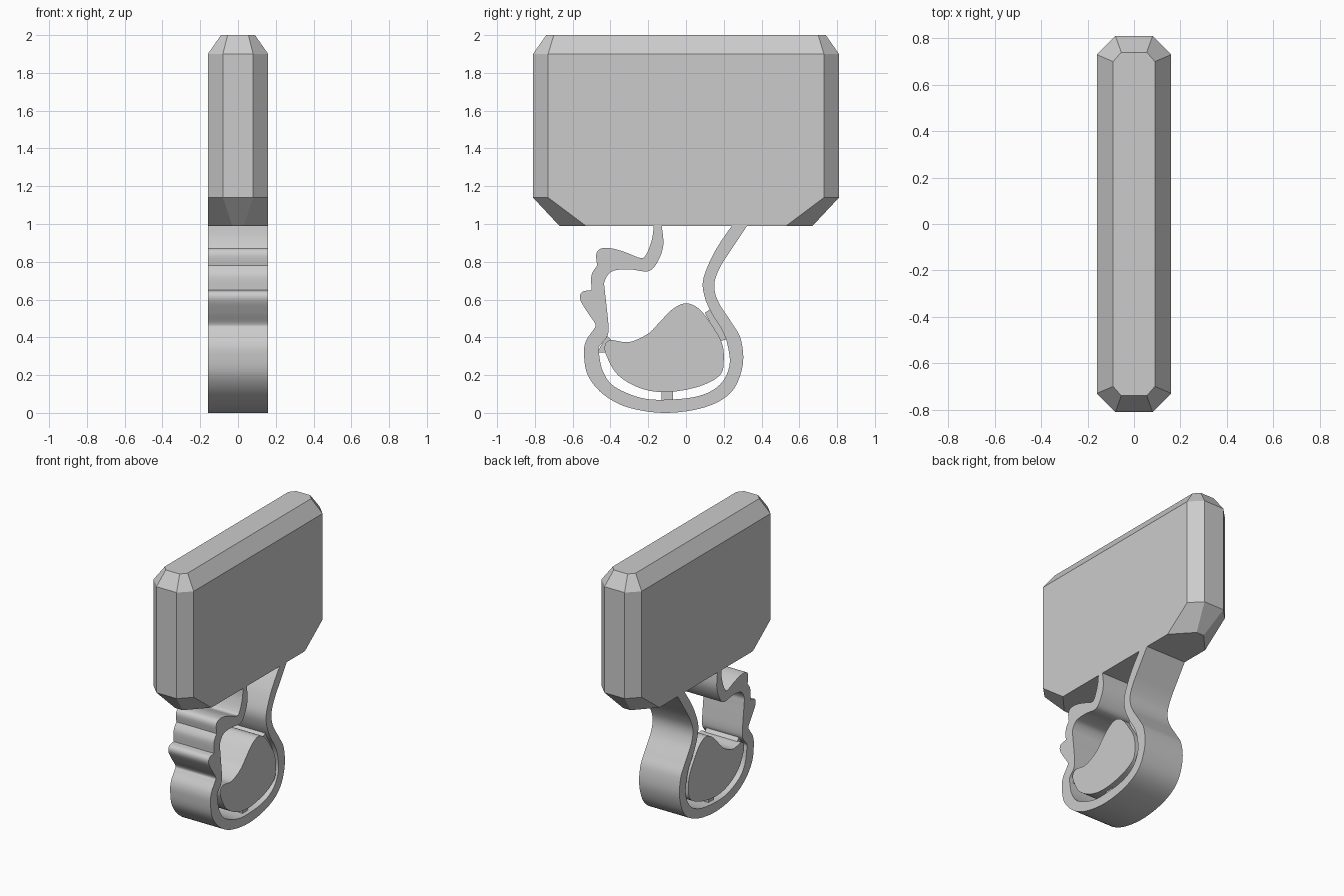
import bpy
import bmesh
from mathutils import Vector

cube = bpy.data.objects.get("Cube")
if cube:
    bpy.data.objects.remove(cube, do_unlink=True)

HALF = 0.16  # half thickness across x

grey = bpy.data.materials.new("plain grey")
grey.use_nodes = True
colour = (0.6, 0.6, 0.6, 1)
grey.diffuse_color = colour
grey.node_tree.nodes["Principled BSDF"].inputs["Base Color"].default_value = colour


def finish(bm, name, smooth):
    """Turn a bmesh into a named object with the shared material."""
    bmesh.ops.recalc_face_normals(bm, faces=bm.faces)
    mesh = bpy.data.meshes.new(name)
    bm.to_mesh(mesh)
    bm.free()
    mesh.materials.append(grey)
    obj = bpy.data.objects.new(name, mesh)
    bpy.context.collection.objects.link(obj)
    if smooth:
        bpy.ops.object.select_all(action='DESELECT')
        obj.select_set(True)
        bpy.context.view_layer.objects.active = obj
        bpy.ops.object.shade_smooth_by_angle(angle=0.5)
    return obj


def spline(points, closed=False, steps=6):
    """Smooth curve through the points; a repeated point makes a corner."""
    pts = [Vector(p) for p in points]
    count = len(pts)

    def at(i):
        return pts[i % count] if closed else pts[max(0, min(i, count - 1))]

    curve = []
    for i in range(count if closed else count - 1):
        a, b, c, d = (at(i + k) for k in (-1, 0, 1, 2))
        if (b - c).length < 1e-6:
            continue
        for s in range(steps):
            t = s / steps
            curve.append(b + ((c - a) * t + (2 * a - 5 * b + 4 * c - d) * t**2
                              + (3 * b - a - 3 * c + d) * t**3) / 2)
    if not closed:
        curve.append(pts[-1])
    return curve


def extrude(name, outline, half, smooth=True):
    """Extrude a (y, z) outline across x."""
    bm = bmesh.new()
    face = bm.faces.new([bm.verts.new((-half, y, z)) for y, z in outline])
    result = bmesh.ops.extrude_face_region(bm, geom=[face])
    moved = [g for g in result["geom"] if isinstance(g, bmesh.types.BMVert)]
    bmesh.ops.translate(bm, verts=moved, vec=(2 * half, 0, 0))
    bmesh.ops.triangulate(bm, faces=[f for f in bm.faces if len(f.verts) > 4])
    return finish(bm, name, smooth)


# Handle block: stacked eight-sided rings (z, side x, side y, end x, end y)
rings = [
    (0.99, HALF, 0.53, 0.03, 0.67),
    (1.14, HALF, 0.73, 0.08, 0.81),
    (1.9, HALF, 0.73, 0.08, 0.81),
    (2.0, 0.09, 0.7, 0.055, 0.74),
]
bm = bmesh.new()
loops = []
for z, sx, sy, ex, ey in rings:
    quarter = [(sx, sy), (ex, ey)]
    back = quarter + [(-x, y) for x, y in reversed(quarter)]
    ring = back + [(-x, -y) for x, y in back]
    loops.append([bm.verts.new((x, y, z)) for x, y in ring])
for low, high in zip(loops, loops[1:]):
    for i in range(len(low)):
        j = (i + 1) % len(low)
        bm.faces.new((low[i], low[j], high[j], high[i]))
bm.faces.new(loops[0])
bm.faces.new(loops[-1])
finish(bm, "handle_block", False)

# Curled band hanging below the block
outer = [
    (-.17, 1), (-.18, .92), (-.21, .84), (-.24, .82), (-.32, .85),
    (-.39, .87), (-.45, .87), (-.475, .84), (-.47, .78), (-.47, .78),
    (-.5, .73), (-.5, .65), (-.5, .65), (-.55, .64), (-.56, .6),
    (-.52, .53), (-.48, .47), (-.49, .44), (-.53, .38), (-.54, .31),
    (-.52, .2), (-.44, .1), (-.31, .03), (-.11, 0), (.1, .03),
    (.24, .11), (.3, .25), (.29, .39), (.24, .48), (.17, .59),
    (.15, .68), (.18, .77), (.25, .88), (.33, 1),
]
inner = [
    (-.13, 1), (-.12, .89), (-.15, .8), (-.2, .75), (-.3, .76),
    (-.39, .75), (-.43, .7), (-.43, .65), (-.42, .56), (-.41, .45),
    (-.42, .4), (-.46, .35), (-.46, .31), (-.44, .22), (-.38, .14),
    (-.24, .08), (-.1, .07), (.07, .09), (.18, .15), (.23, .25),
    (.22, .36), (.19, .44), (.14, .52), (.1, .61), (.09, .7),
    (.13, .81), (.18, .9), (.25, 1),
]
extrude("curled_band", spline(outer) + spline(inner)[::-1], HALF)

# Rounded solid core inside the band
core = [
    (-.4, .385), (-.3, .375), (-.2, .42), (-.14, .48), (-.07, .55),
    (0, .58), (.07, .55), (.14, .46), (.19, .37), (.2, .28),
    (.18, .2), (.07, .14), (-.1, .11), (-.24, .13), (-.36, .2),
    (-.42, .3), (-.43, .355),
]
extrude("inner_core", spline(core, closed=True), HALF)

# Short bridges joining the core to the band
bridges = {
    "bottom_bridge": [(-.13, .06), (-.07, .06), (-.07, .12), (-.13, .12)],
    "front_bridge": [(-.47, .32), (-.42, .32), (-.39, .38), (-.42, .41)],
    "back_bridge": [(.1, .53), (.13, .55), (.22, .39), (.18, .38)],
}
for name, outline in bridges.items():
    extrude(name, outline, HALF * 0.8, smooth=False)
